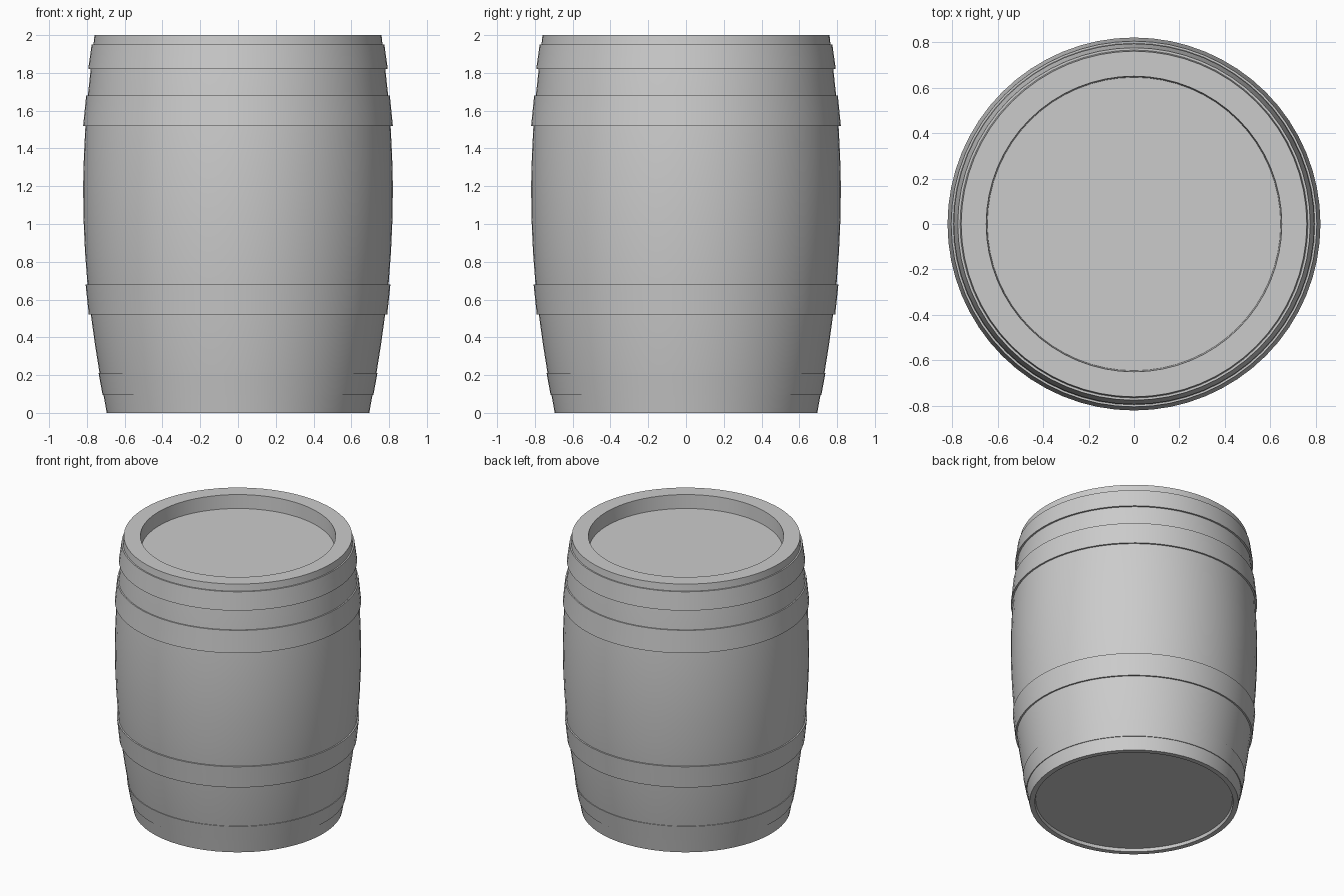
import bpy, bmesh, math

if "Cube" in bpy.data.objects:
    bpy.data.objects.remove(bpy.data.objects["Cube"])

SIDES = 64


def lathe(name, profile, closed=False):
    """Spin an (r, z) profile around the z axis."""
    bm = bmesh.new()
    rings = []
    for r, z in profile:
        if r == 0:
            rings.append([bm.verts.new((0, 0, z))])
        else:
            rings.append([bm.verts.new((r * math.cos(2 * math.pi * i / SIDES),
                                        r * math.sin(2 * math.pi * i / SIDES), z))
                          for i in range(SIDES)])
    pairs = list(zip(rings, rings[1:]))
    if closed:
        pairs.append((rings[-1], rings[0]))
    for a, b in pairs:
        for i in range(SIDES):
            j = (i + 1) % SIDES
            if len(a) == 1:
                bm.faces.new((a[0], b[j], b[i]))
            elif len(b) == 1:
                bm.faces.new((a[i], a[j], b[0]))
            else:
                bm.faces.new((a[i], a[j], b[j], b[i]))
    bmesh.ops.recalc_face_normals(bm, faces=bm.faces[:])
    mesh = bpy.data.meshes.new(name)
    bm.to_mesh(mesh)
    bm.free()
    obj = bpy.data.objects.new(name, mesh)
    bpy.context.collection.objects.link(obj)
    bpy.ops.object.select_all(action='DESELECT')
    obj.select_set(True)
    bpy.context.view_layer.objects.active = obj
    bpy.ops.object.shade_smooth_by_angle(angle=math.radians(30))
    return obj


# Barrel body: shallow recess underneath, bulging wall, deep recess in the lid
lathe("barrel_body", [
    (0, 0.022), (0.655, 0.022), (0.66, 0), (0.695, 0),
    (0.713, 0.1), (0.733, 0.21), (0.757, 0.36), (0.779, 0.52), (0.797, 0.68),
    (0.81, 0.85), (0.818, 1.03), (0.82, 1.2), (0.816, 1.36), (0.808, 1.52),
    (0.795, 1.68), (0.78, 1.82), (0.765, 1.95), (0.76, 2.0),
    (0.65, 2.0), (0.645, 1.9), (0, 1.9)])

# Hoops: bottom z, bottom radius, top z, top radius
hoops = {
    "hoop_bottom": (0.095, 0.717, 0.21, 0.738),
    "hoop_lower": (0.52, 0.79, 0.68, 0.807),
    "hoop_upper": (1.52, 0.82, 1.68, 0.804),
    "hoop_top": (1.82, 0.793, 1.95, 0.775),
}
for name, (z0, r0, z1, r1) in hoops.items():
    lathe(name, [(r0 - 0.03, z0), (r0, z0), (r1, z1), (r1 - 0.03, z1)], closed=True)
